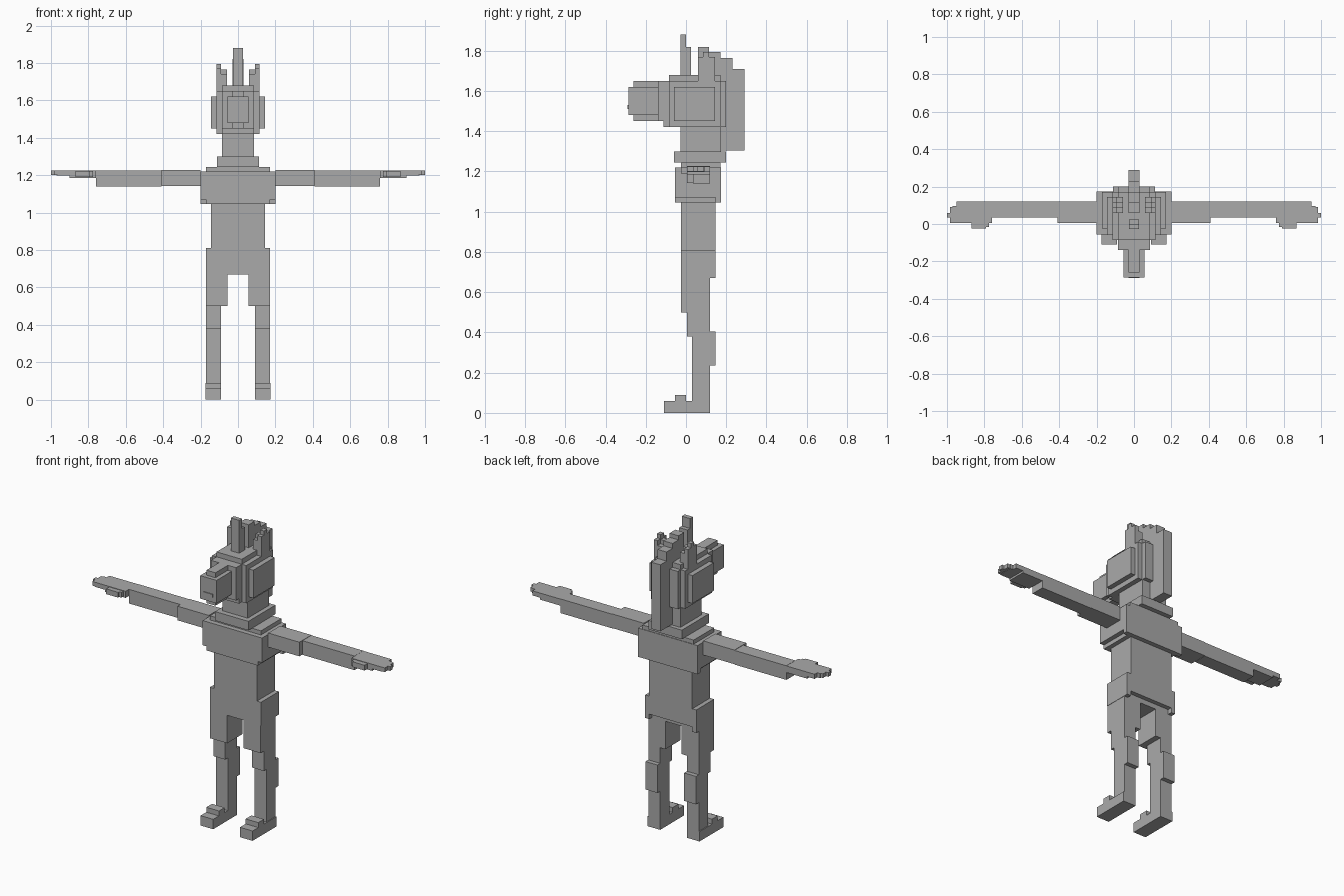
import bpy
import bmesh

grey = bpy.data.materials.new("plain grey")
grey.diffuse_color = (0.4, 0.4, 0.4, 1)


def part(name, boxes, mirror=False):
    """One object made of boxes given as (x0, x1, y0, y1, z0, z1)."""
    bm = bmesh.new()
    for x0, x1, y0, y1, z0, z1 in boxes:
        for v in bmesh.ops.create_cube(bm, size=1)["verts"]:
            v.co = (x1 if v.co.x > 0 else x0,
                    y1 if v.co.y > 0 else y0,
                    z1 if v.co.z > 0 else z0)
    me = bpy.data.meshes.new(name)
    bm.to_mesh(me)
    bm.free()
    me.materials.append(grey)
    ob = bpy.data.objects.new(name, me)
    bpy.context.collection.objects.link(ob)
    if mirror:
        ob.modifiers.new("mirror", 'MIRROR')
    return ob


def mid(w, *rest):
    """Box centred on x = 0 with half width w."""
    return (-w, w) + rest


# Legs: stepped foot, shin with calf, knee, thigh
part("feet", [(.09, .175, -.11, .12, 0, .06),
              (.09, .175, -.055, 0, .06, .09)], True)
part("shins", [(.09, .17, .03, .12, .06, .38),
               (.09, .17, .12, .147, .235, .405)], True)
part("knees", [(.09, .17, .005, .12, .38, .5)], True)
part("thighs", [(.055, .17, -.025, .12, .5, .68)], True)

# Hips and waist
part("hips", [mid(.172, -.025, .12, .67, .81),
              mid(.172, .12, .147, .70, .81)])
part("hip_tabs", [(.145, .172, .12, .147, .67, .70)], True)
part("waist", [mid(.145, -.025, .147, .81, 1.05)])

# Chest with small corner tabs and a shoulder slab
part("chest", [mid(.2, -.055, .175, 1.07, 1.22),
               mid(.172, -.055, .175, 1.045, 1.07)])
part("chest_tabs", [(.172, .2, .147, .175, 1.045, 1.07)], True)
part("shoulder_slab", [mid(.172, -.025, .172, 1.22, 1.245)])

# Arms and hands
part("arms", [(.2, .41, .005, .12, 1.142, 1.228),
              (.41, .76, .035, .12, 1.14, 1.226)], True)
part("hands", [(.76, .90, .005, .12, 1.185, 1.225),
               (.90, .95, .005, .12, 1.197, 1.225),
               (.95, .965, .005, .09, 1.197, 1.225),
               (.95, .97, .03, .095, 1.197, 1.225),
               (.965, .985, .005, .09, 1.2, 1.225),
               (.985, 1.0, .035, .06, 1.2, 1.225)], True)
part("thumbs", [(.775, .87, -.015, .005, 1.19, 1.222),
                (.79, .87, -.025, -.015, 1.19, 1.222)], True)

# Neck and collar
part("collar", [mid(.112, -.06, .2, 1.245, 1.30)])
part("neck", [mid(.085, -.028, .175, 1.30, 1.42)])

# Head: stacked plates with cheeks standing out
part("head", [mid(.085, -.085, .172, 1.42, 1.68),
              mid(.115, -.085, .172, 1.42, 1.65),
              mid(.085, -.112, .2, 1.42, 1.65)])
part("cheeks", [(.115, .145, -.06, .145, 1.45, 1.62)], True)

# Muzzle
part("muzzle", [mid(.085, -.14, -.112, 1.45, 1.65),
                mid(.055, -.285, -.14, 1.48, 1.62),
                mid(.03, -.26, -.14, 1.45, 1.65),
                mid(.03, -.29, -.285, 1.51, 1.53)])

# Forelock, ears and mane
part("forelock", [mid(.028, -.028, 0, 1.68, 1.88),
                  mid(.028, 0, .025, 1.68, 1.82)])
part("ears", [(.06, .09, .06, .145, 1.65, 1.74),
              (.06, .09, .085, .115, 1.74, 1.765),
              (.09, .115, .06, .085, 1.65, 1.77),
              (.09, .115, .115, .145, 1.65, 1.77),
              (.09, .115, .085, .115, 1.65, 1.795)], True)
part("mane", [mid(.03, .06, .115, 1.68, 1.82),
              mid(.03, .115, .172, 1.68, 1.795),
              mid(.03, .172, .23, 1.305, 1.765),
              mid(.03, .23, .29, 1.305, 1.71)])
